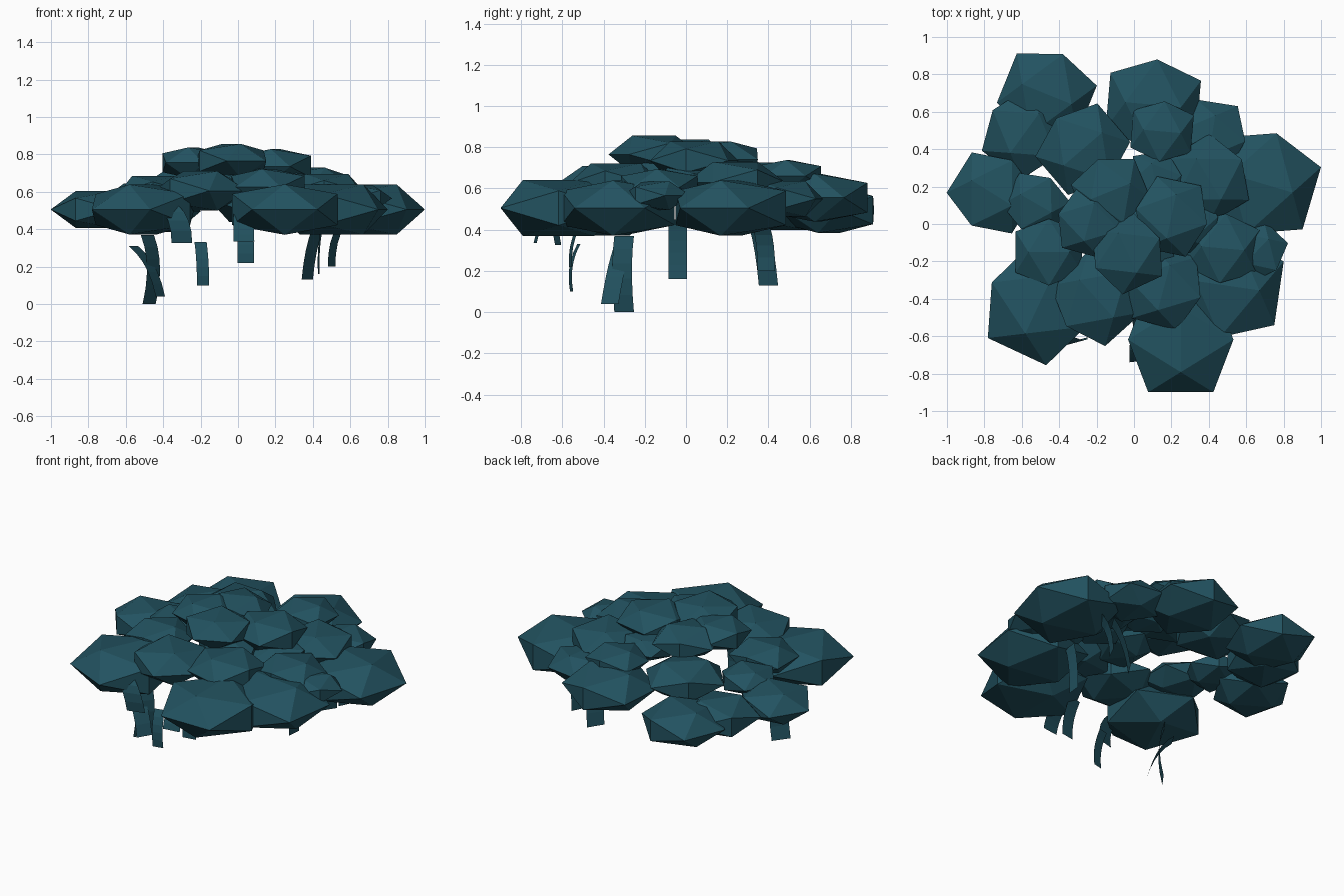
import bpy, bmesh, math
from mathutils import Vector

PHI = (1 + 5 ** 0.5) / 2
SQUASH = 0.48

leaf = bpy.data.materials.new("dark teal leaf")
leaf.diffuse_color = (0.016, 0.085, 0.117, 1)


def add_object(name, bm):
    mesh = bpy.data.meshes.new(name)
    bm.to_mesh(mesh)
    bm.free()
    mesh.materials.append(leaf)
    obj = bpy.data.objects.new(name, mesh)
    bpy.context.collection.objects.link(obj)
    return obj


def leaf_clump(name, x, y, z, size, turn):
    """Flattened icosahedron lying with an edge upward."""
    bm = bmesh.new()
    for s in (-1, 1):
        for t in (-1, 1):
            for co in ((0, s, t * PHI), (s, t * PHI, 0), (s * PHI, 0, t)):
                bm.verts.new(co)
    bmesh.ops.convex_hull(bm, input=bm.verts[:])
    bmesh.ops.recalc_face_normals(bm, faces=bm.faces[:])
    obj = add_object(name, bm)
    obj.location = (x, y, z)
    obj.scale = (size, size, size * SQUASH)
    obj.rotation_euler.z = math.radians(turn)


def hanging_strip(name, top, mid, low, width):
    """Thin bent ribbon through three points, sampled as a soft curve."""
    a, b, c = Vector(top), Vector(mid), Vector(low)
    ctrl = 2 * b - (a + c) / 2
    half = Vector((width[0], width[1], 0)) / 2
    bm = bmesh.new()
    rows = []
    for i in range(6):
        t = i / 5
        p = a * (1 - t) ** 2 + ctrl * 2 * t * (1 - t) + c * t * t
        rows.append((bm.verts.new(p - half), bm.verts.new(p + half)))
    for (p, q), (r, s) in zip(rows, rows[1:]):
        bm.faces.new((p, q, s, r))
    add_object(name, bm)


# Outer canopy clumps: x, y, z, size, turn
outer = [
    (0.25, -0.618, 0.505, 0.174, 0),
    (-0.508, -0.43, 0.505, 0.172, -25),
    (0.682, 0.217, 0.505, 0.173, 73.5),
    (0.50, -0.33, 0.505, 0.172, 81.6),
    (-0.76, 0.166, 0.505, 0.127, 58),
    (-0.466, 0.694, 0.495, 0.1425, 68),
    (0.103, 0.638, 0.555, 0.15, 85),
]
# Middle ring
middle = [
    (-0.585, 0.485, 0.50, 0.13, -36),
    (-0.274, 0.40, 0.62, 0.135, -49.5),
    (0.417, 0.47, 0.55, 0.111, -9),
    (0.15, 0.495, 0.66, 0.10, 85),
    (0.40, 0.24, 0.63, 0.127, 31),
    (-0.20, -0.40, 0.605, 0.135, 42),
    (0.16, -0.34, 0.625, 0.125, -15),
    (-0.455, -0.15, 0.60, 0.11, 90),
    (-0.525, 0.11, 0.57, 0.097, 60),
    (0.475, -0.13, 0.605, 0.115, 85),
    (0.657, -0.145, 0.565, 0.09, -44),
]
# Crown on top
crown = [
    (-0.125, 0.175, 0.74, 0.113, 112),
    (0.11, 0.235, 0.66, 0.09, 10),
    (0.20, 0.04, 0.735, 0.12, -12),
    (-0.24, 0.01, 0.755, 0.105, -15),
    (-0.035, -0.155, 0.765, 0.117, 25),
]
# Clumps tucked beneath the crown
inner = [
    (0.02, -0.12, 0.655, 0.11, 40),
    (0.29, 0.01, 0.625, 0.10, 10),
]
groups = {"outer": outer, "middle": middle, "crown": crown, "inner": inner}
for label, clumps in groups.items():
    for i, c in enumerate(clumps):
        leaf_clump(f"{label}_leaf_clump_{i + 1}", *c)

# Hanging leaf strips: top, middle, lowest point, width vector
strips = [
    ((-0.20, -0.52, 0.33), (-0.19, -0.558, 0.22), (-0.187, -0.555, 0.10), (0.065, 0.015)),
    ((-0.42, -0.60, 0.56), (-0.33, -0.635, 0.47), (-0.30, -0.62, 0.325), (0.11, 0.03)),
    ((0.03, -0.64, 0.48), (0.03, -0.70, 0.42), (0.032, -0.732, 0.335), (0.11, 0.015)),
    ((0.035, -0.50, 0.45), (0.04, -0.55, 0.34), (0.042, -0.56, 0.22), (0.088, 0.015)),
    ((0.45, 0.34, 0.45), (0.40, 0.375, 0.32), (0.37, 0.40, 0.13), (0.06, 0.093)),
    ((0.58, 0.35, 0.45), (0.52, 0.38, 0.35), (0.50, 0.39, 0.20), (0.04, 0.085)),
    ((0.46, -0.04, 0.45), (0.435, -0.04, 0.32), (0.432, -0.04, 0.16), (0.01, 0.09)),
    ((-0.485, -0.30, 0.37), (-0.452, -0.31, 0.20), (-0.475, -0.30, 0.0), (0.07, 0.095)),
    ((-0.56, -0.31, 0.31), (-0.47, -0.34, 0.20), (-0.415, -0.37, 0.04), (0.05, 0.085)),
]
for i, s in enumerate(strips):
    hanging_strip(f"hanging_strip_{i + 1}", *s)
